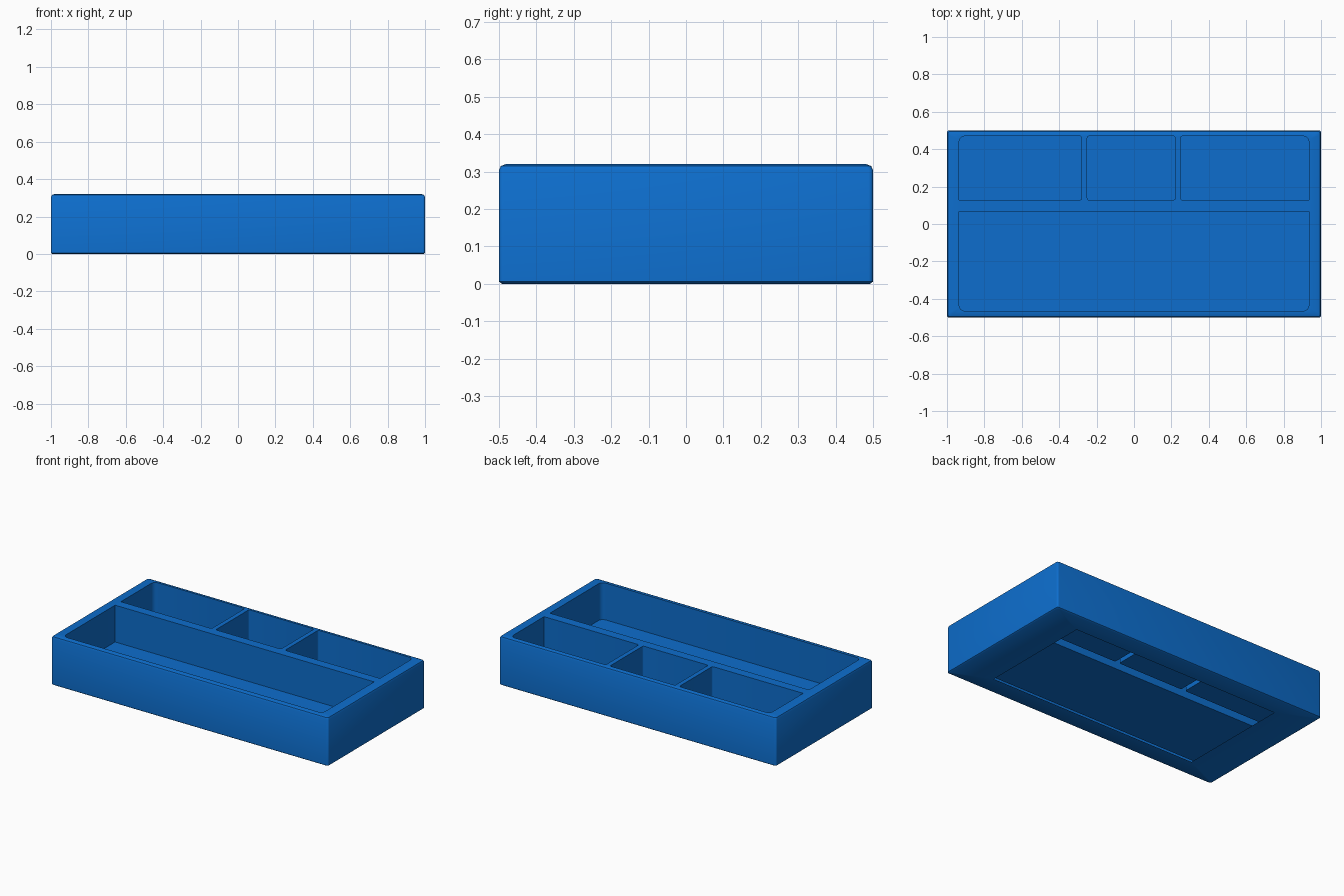
import bpy, bmesh, math

if "Cube" in bpy.data.objects:
    bpy.data.objects.remove(bpy.data.objects["Cube"])

bm = bmesh.new()


def ring(x0, x1, y0, y1, z, radii, steps=4):
    """Closed loop of verts; radii for corners: right-back, left-back, left-front, right-front."""
    corners = [(x1, y1, -1, -1), (x0, y1, 1, -1), (x0, y0, 1, 1), (x1, y0, -1, 1)]
    verts = []
    for i, ((cx, cy, sx, sy), r) in enumerate(zip(corners, radii)):
        if r == 0:
            verts.append(bm.verts.new((cx, cy, z)))
            continue
        for k in range(steps + 1):
            a = math.pi / 2 * (i + k / steps)
            verts.append(bm.verts.new((cx + sx * r + r * math.cos(a),
                                       cy + sy * r + r * math.sin(a), z)))
    return verts


def bridge(a, b):
    n = len(a)
    for i in range(n):
        bm.faces.new((a[i], a[(i + 1) % n], b[(i + 1) % n], b[i]))


def loop_edges(loop):
    n = len(loop)
    out = []
    for i in range(n):
        pair = (loop[i], loop[(i + 1) % n])
        out.append(bm.edges.get(pair) or bm.edges.new(pair))
    return out


def fill(loops, up):
    edges = [e for lp in loops for e in loop_edges(lp)]
    bmesh.ops.triangle_fill(bm, use_beauty=True, use_dissolve=False,
                            edges=edges, normal=(0, 0, up))


# outer shell with softened edges
profile = [(0.008, 0), (0, 0.006), (0, 0.304), (0.005, 0.315), (0.018, 0.32)]
shell = [ring(-1 + d, 1 - d, -0.5 + d, 0.5 - d, z, [0.012] * 4) for d, z in profile]
for lower, upper in zip(shell, shell[1:]):
    bridge(lower, upper)

# pockets: long front one, three along the back
R, FLOOR, TOP = 0.03, 0.08, 0.32
pockets = [
    (-0.935, 0.935, -0.465, 0.068, (0, 0, R, R)),
    (-0.935, -0.28, 0.128, 0.47, (0.01, R, 0, 0.01)),
    (-0.25, 0.22, 0.128, 0.47, (0.01, 0.01, 0.01, 0.01)),
    (0.25, 0.935, 0.128, 0.47, (R, 0.01, 0.01, 0)),
]
rims = []
for x0, x1, y0, y1, radii in pockets:
    rim = ring(x0, x1, y0, y1, TOP, radii)
    base = ring(x0, x1, y0, y1, FLOOR, radii)
    bridge(base, rim)
    bm.faces.new(base)
    rims.append(rim)

# top rim around the pockets, and underside with its rectangular opening
fill([shell[-1]] + rims, 1)
fill([shell[0], ring(-0.75, 0.75, -0.375, 0.375, 0, [0] * 4)], -1)
bmesh.ops.recalc_face_normals(bm, faces=bm.faces[:])

mesh = bpy.data.meshes.new("organizer_tray")
bm.to_mesh(mesh)
bm.free()
tray = bpy.data.objects.new("organizer_tray", mesh)
bpy.context.collection.objects.link(tray)

blue = bpy.data.materials.new("blue_plastic")
blue.diffuse_color = (0.004, 0.155, 0.61, 1)
blue.use_nodes = True
blue.node_tree.nodes["Principled BSDF"].inputs["Base Color"].default_value = blue.diffuse_color
mesh.materials.append(blue)

bpy.context.view_layer.objects.active = tray
tray.select_set(True)
bpy.ops.object.shade_smooth_by_angle(angle=math.radians(35))
